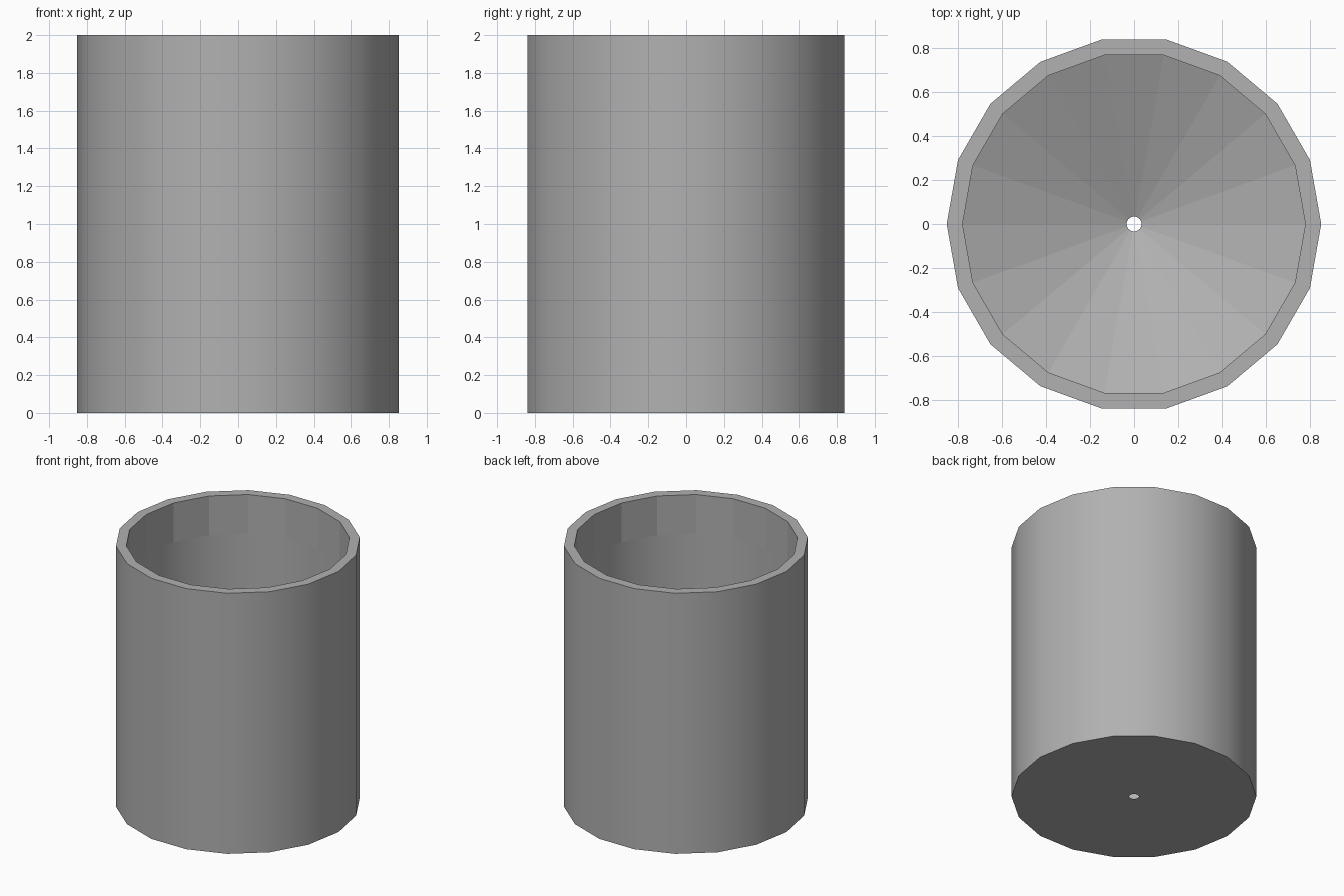
import bpy, bmesh, math

if "Cube" in bpy.data.objects:
    bpy.data.objects.remove(bpy.data.objects["Cube"])

SIDES = 18
# Closed wall section (radius, height): outside, rim, inside wall, funnel floor
PROFILE = [(0.034, 0.0), (0.852, 0.0), (0.852, 2.0), (0.78, 2.0),
           (0.78, 1.7), (0.78, 0.3)]
SMOOTH_BANDS = {1, 4}  # outer wall and long inner wall


def lathe(name, profile, sides, smooth_bands):
    bm = bmesh.new()
    rings = []
    for r, z in profile:
        rings.append([bm.verts.new((r * math.cos(math.tau * i / sides),
                                    r * math.sin(math.tau * i / sides), z))
                      for i in range(sides)])
    for k, ring in enumerate(rings):
        upper = rings[(k + 1) % len(rings)]
        for i in range(sides):
            j = (i + 1) % sides
            face = bm.faces.new((ring[i], ring[j], upper[j], upper[i]))
            face.smooth = k in smooth_bands
    bmesh.ops.recalc_face_normals(bm, faces=bm.faces)
    # Keep borders between flat and smooth bands crisp
    for e in bm.edges:
        if len({f.smooth for f in e.link_faces}) > 1:
            e.smooth = False
    mesh = bpy.data.meshes.new(name)
    bm.to_mesh(mesh)
    bm.free()
    obj = bpy.data.objects.new(name, mesh)
    bpy.context.collection.objects.link(obj)
    return obj


# Round pot with a sloped floor and a drain hole
pot = lathe("pot", PROFILE, SIDES, SMOOTH_BANDS)

# Darker grey
grey = bpy.data.materials.new("dark_grey")
grey.diffuse_color = (0.44, 0.44, 0.44, 1.0)
grey.use_nodes = True
grey.node_tree.nodes["Principled BSDF"].inputs["Base Color"].default_value = grey.diffuse_color
pot.data.materials.append(grey)
